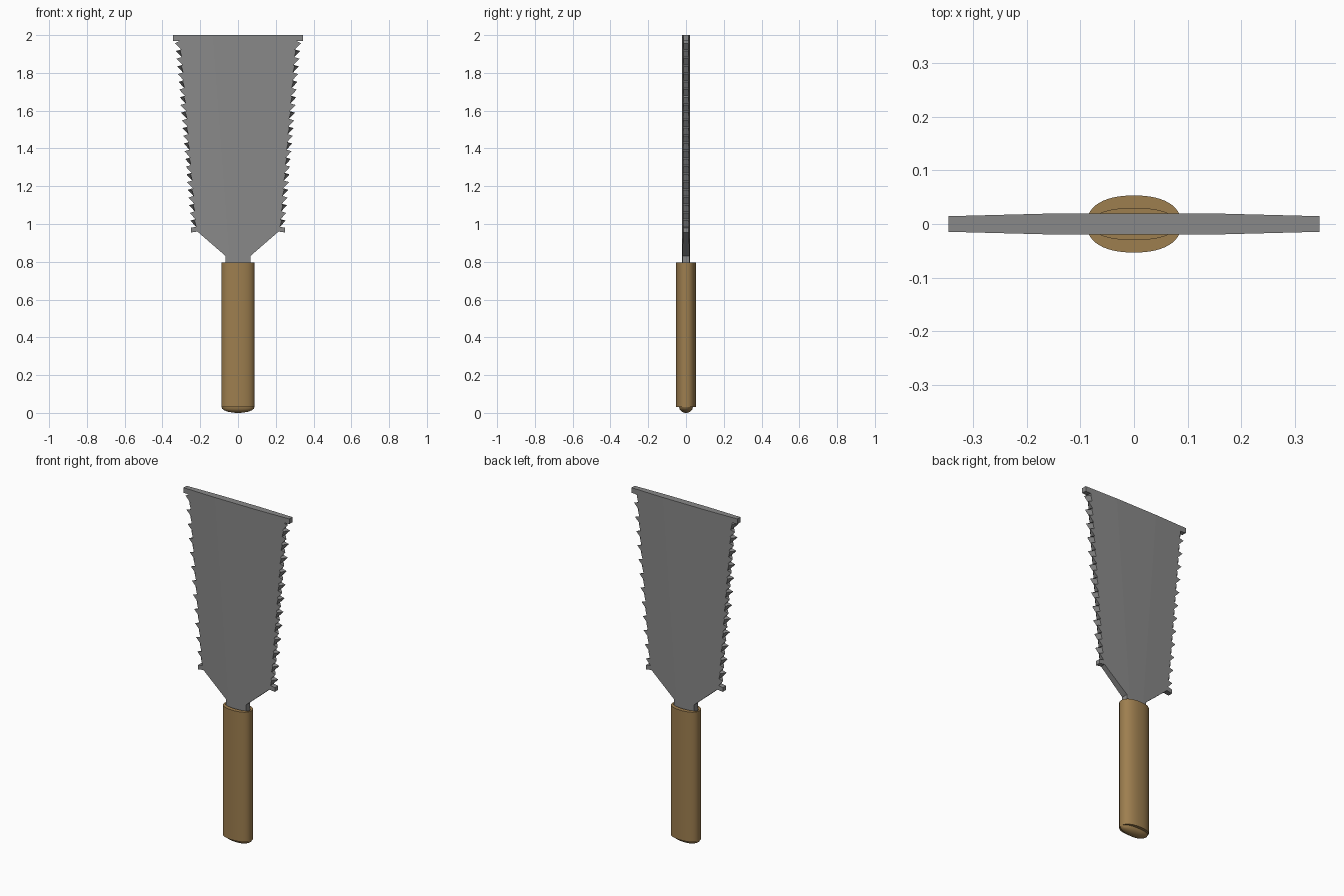
import bpy, bmesh, math
from mathutils import Vector

if "Cube" in bpy.data.objects:
    bpy.data.objects.remove(bpy.data.objects["Cube"])


def material(name, rgb):
    m = bpy.data.materials.new(name)
    m.diffuse_color = (*rgb, 1)
    m.use_nodes = True
    m.node_tree.nodes["Principled BSDF"].inputs["Base Color"].default_value = m.diffuse_color
    return m


steel = material("grey steel", (0.25, 0.25, 0.25))
wood = material("brown wood", (0.34, 0.21, 0.078))


def add_object(name, bm, mat):
    bmesh.ops.recalc_face_normals(bm, faces=bm.faces)
    mesh = bpy.data.meshes.new(name)
    bm.to_mesh(mesh)
    bm.free()
    mesh.materials.append(mat)
    ob = bpy.data.objects.new(name, mesh)
    bpy.context.collection.objects.link(ob)
    return ob


# Blade outline, right half from bottom to top: (front x, back x, z)
TEETH, Z0, Z1 = 24, 0.985, 1.965
half = [(x, x, z) for x, z in
        [(0.065, 0.775), (0.065, 0.83), (0.215, 0.96), (0.25, 0.955), (0.25, 0.98)]]
step = (Z1 - Z0) / TEETH
for i in range(TEETH):
    t = i / TEETH
    root, tip = 0.222 + 0.083 * t, 0.252 + 0.084 * t
    low = root + 0.008
    z = Z0 + i * step
    half.append((root, root, z))
    # alternate teeth are ground on opposite sides
    half.append((tip, low, z + step * 0.8) if i % 2 else (low, tip, z + step * 0.8))
half += [(x, x, z) for x, z in [(0.31, 1.968), (0.345, 1.97), (0.345, 2.0)]]
outline = half + [(-a, -b, z) for a, b, z in reversed(half)]

bm = bmesh.new()
front = [bm.verts.new((a, -0.02, z)) for a, b, z in outline]
back = [bm.verts.new((b, 0.02, z)) for a, b, z in outline]
bm.faces.new(front)
bm.faces.new(back)
n = len(outline)
for i in range(n):
    j = (i + 1) % n
    bm.faces.new((front[i], front[j], back[j], back[i]))


# The blade is thickest along the middle and thins towards the teeth
def crease(z):
    return 0.045 + 0.09 * (z - 0.8) / 1.2


for s in (1, -1):
    bmesh.ops.bisect_plane(bm, geom=bm.verts[:] + bm.edges[:] + bm.faces[:],
                           plane_co=(s * crease(0.8), 0, 0.8),
                           plane_no=Vector((s * 1.2, 0, -0.09)))
for v in bm.verts:
    u = max(0.0, abs(v.co.x) - crease(v.co.z))
    v.co.y = math.copysign(max(0.0145, 0.02 - 0.032 * u), v.co.y)
add_object("saw_blade", bm, steel)


# Handle: flattened oval rings with recessed top and domed butt
def ring(bm, rx, ry, z, dome=0.0, count=48):
    verts = []
    for k in range(count):
        a = 2 * math.pi * k / count
        c, s = math.cos(a), math.sin(a)
        x = math.copysign(abs(c) ** 0.87, c) * rx
        y = math.copysign(abs(s) ** 0.87, s) * ry
        verts.append(bm.verts.new((x, y, z)))
    return verts


bm = bmesh.new()
levels = [(0.078, 0.029, 0.775), (0.078, 0.029, 0.795), (0.088, 0.053, 0.795),
          (0.088, 0.053, 0.03), (0.087, 0.036, 0.03)]
levels += [(0.087 * math.cos(a), 0.036 * math.cos(a), 0.03 - 0.03 * math.sin(a))
           for a in (0.3, 0.6, 0.9, 1.2, 1.45)]
levels[-1] = (levels[-1][0], levels[-1][1], 0.0)
rings = [ring(bm, *lv) for lv in levels]
for r, q in zip(rings, rings[1:]):
    for k in range(len(r)):
        m = (k + 1) % len(r)
        bm.faces.new((r[k], r[m], q[m], q[k]))
bm.faces.new(rings[0])
bm.faces.new(rings[-1])
handle = add_object("handle", bm, wood)
bpy.context.view_layer.objects.active = handle
handle.select_set(True)
bpy.ops.object.shade_smooth_by_angle(angle=math.radians(35))
